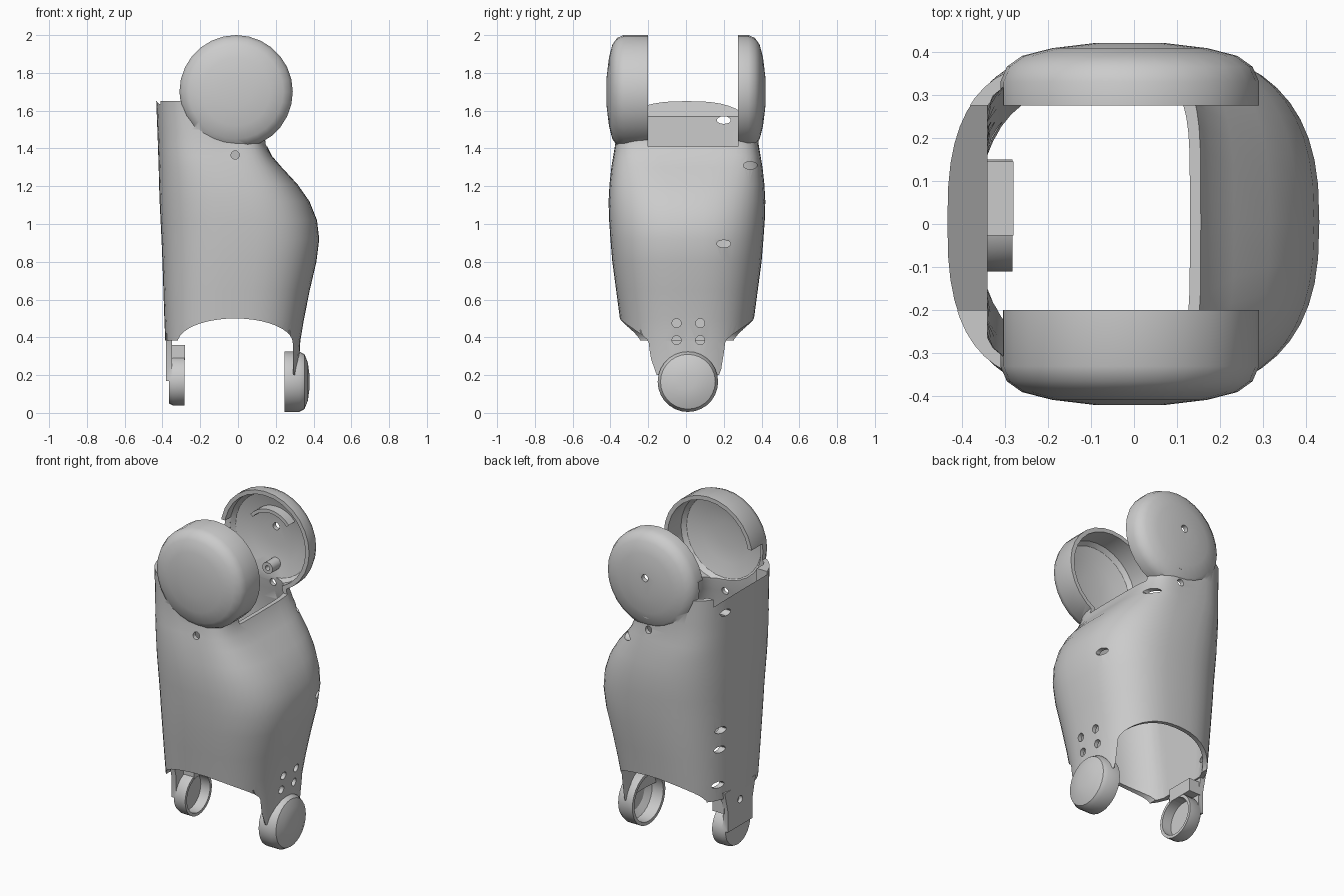
import bpy
import bmesh
import math
from mathutils import Vector

cube = bpy.data.objects.get("Cube")
if cube:
    bpy.data.objects.remove(cube, do_unlink=True)

grey = bpy.data.materials.new("plain grey")
grey.use_nodes = True
COLOUR = (0.6, 0.6, 0.6, 1)
grey.diffuse_color = COLOUR
grey.node_tree.nodes["Principled BSDF"].inputs["Base Color"].default_value = COLOUR


def loft(name, rings):
    """Closed solid through rings of equal point count, capped at both ends."""
    bm = bmesh.new()
    loops = [[bm.verts.new(p) for p in ring] for ring in rings]
    n = len(loops[0])
    for a, b in zip(loops, loops[1:]):
        for i in range(n):
            j = (i + 1) % n
            bm.faces.new((a[i], a[j], b[j], b[i]))
    bm.faces.new(loops[0][::-1])
    bm.faces.new(loops[-1])
    bmesh.ops.recalc_face_normals(bm, faces=bm.faces)
    mesh = bpy.data.meshes.new(name)
    bm.to_mesh(mesh)
    bm.free()
    mesh.materials.append(grey)
    obj = bpy.data.objects.new(name, mesh)
    bpy.context.collection.objects.link(obj)
    return obj


def prism(points, axis, start, end):
    """Extrude an outline along x (points are y, z) or y (points are x, z)."""
    def place(p, d):
        return (d, p[0], p[1]) if axis == "x" else (p[0], d, p[1])
    return loft("prism", [[place(p, d) for p in points] for d in (start, end)])


def oval(u, v, ru, rv, count=16):
    return [(u + ru * math.cos(math.tau * i / count),
             v + rv * math.sin(math.tau * i / count)) for i in range(count)]


def dish(name, u, v, axis, profile, count=28):
    """Round solid along an axis from (radius, position) pairs."""
    rings = []
    for r, d in profile:
        ring = oval(u, v, r, r, count)
        rings.append([(d, a, b) if axis == "x" else (a, d, b) for a, b in ring])
    return loft(name, rings)


def combine(target, other, operation):
    mod = target.modifiers.new("combine", "BOOLEAN")
    mod.operation = operation
    mod.solver = "EXACT"
    mod.object = other
    bpy.context.view_layer.objects.active = target
    bpy.ops.object.modifier_apply(modifier=mod.name)
    bpy.data.objects.remove(other, do_unlink=True)


def cut(target, other):
    combine(target, other, "DIFFERENCE")


def smooth(obj):
    bpy.ops.object.select_all(action="DESELECT")
    obj.select_set(True)
    bpy.context.view_layer.objects.active = obj
    bpy.ops.object.shade_smooth_by_angle(angle=math.radians(32))


# Body sections: height, left edge, right edge, half depth, right squareness
SECTIONS = [
    (0.12, -0.37, 0.315, 0.32, 2.6), (0.38, -0.385, 0.33, 0.34, 2.6),
    (0.5, -0.39, 0.35, 0.355, 2.6), (0.65, -0.395, 0.38, 0.375, 2.6),
    (0.8, -0.4, 0.415, 0.395, 2.6), (0.92, -0.405, 0.43, 0.405, 2.6),
    (1.02, -0.41, 0.418, 0.412, 2.6), (1.12, -0.415, 0.378, 0.415, 2.7),
    (1.21, -0.418, 0.315, 0.41, 3), (1.3, -0.42, 0.232, 0.4, 3.6),
    (1.36, -0.422, 0.18, 0.39, 4.5), (1.42, -0.424, 0.15, 0.38, 5),
    (1.5, -0.427, 0.14, 0.375, 5), (1.65, -0.433, 0.12, 0.37, 5),
]


def body_rings(inset, flat_side, stretch, count=48):
    rings = []
    for k, (z, left, right, depth, square) in enumerate(SECTIONS):
        z += stretch * ((k == len(SECTIONS) - 1) - (k == 0))
        mid, half = (left + right) / 2, (right - left) / 2 - inset
        ring = []
        for i in range(count):
            c, s = math.cos(math.tau * i / count), math.sin(math.tau * i / count)
            power = 2 / (square if c > 0 else 2.7)
            x = mid + half * math.copysign(abs(c) ** power, c)
            y = 0.005 + (depth - inset) * math.copysign(abs(s) ** power, s)
            ring.append((max(x, flat_side), y, z))
        rings.append(ring)
    return rings


shell = loft("leg_shell", body_rings(0, -1, 0))

# Round upper cheeks, front and back
HUB_X, HUB_Z = -0.01, 1.7
OUTER = [(0.3, 0.0), (0.3, 0.13), (0.285, 0.165), (0.25, 0.19), (0.18, 0.208), (0.08, 0.22)]
INNER = [(0.275, -0.1), (0.275, 0.13), (0.255, 0.155), (0.17, 0.18), (0.08, 0.192)]
CHEEKS = [(-1, -0.2, 0.0), (1, 0.275, -0.075)]


def cheek(name, profile, sign, rim, shift, skirt):
    steps = [(r, rim + sign * (d + shift if d > 0.1 else d - skirt)) for r, d in profile]
    return dish(name, HUB_X, HUB_Z, "y", steps)


for sign, rim, shift in CHEEKS:
    combine(shell, cheek("cheek", OUTER, sign, rim, shift, 0.03), "UNION")
cut(shell, loft("cavity", body_rings(0.025, -0.34, 0.1)))
for sign, rim, shift in CHEEKS:
    cut(shell, cheek("cheek_cavity", INNER, sign, rim, shift, 0))

# Slot between the cheeks, with a sloping top on the tall side wall
cut(shell, prism([(-0.34, 1.41), (-0.34, 1.57), (-0.45, 1.665), (-0.45, 2.2),
                  (1, 2.2), (1, 1.41)], "y", -0.2, 0.275))

# Arched lower opening and the trimmed side walls
arch = [(-0.015 + 0.305 * math.cos(a), 0.37 + 0.13 * math.sin(a))
        for a in [math.pi * i / 20 for i in range(21)]]
cut(shell, prism(arch + [(-0.32, -0.2), (0.29, -0.2)], "y", -1, 1))
cut(shell, prism([(-1, -0.2), (1, -0.2), (1, 0.382), (-1, 0.382)], "x", -1, -0.3))
for side in (-1, 1):
    cut(shell, prism([(side * y + 0.01, z) for y, z in
                      [(0.25, 0.44), (0.14, 0.13), (0.14, -0.1), (1, -0.1), (1, 0.44)]],
                     "x", 0.27, 1))
cut(shell, prism([(-1, -0.1), (1, -0.1), (1, 0.2), (-1, 0.2)], "x", 0.2, 1))

# Screw holes and oblique slots
for y in (-0.05, 0.075):
    for z in (0.385, 0.475):
        cut(shell, prism(oval(y, z, 0.024, 0.024), "x", 0.25, 0.5))
for y, z, lo, hi in [(0.2, 0.895, 0.25, 0.5), (0.34, 1.31, 0, 0.5), (0.2, 1.55, -0.5, -0.3),
                     (0.2, 0.82, -0.5, -0.3), (0.2, 0.7, -0.5, -0.3), (0.2, 0.48, -0.5, -0.3)]:
    cut(shell, prism(oval(y, z, 0.037, 0.02), "x", lo, hi))
for z, lo, hi in [(1.365, -0.5, -0.3), (1.74, 0.36, 0.5), (1.41, 0.3, 0.5)]:
    cut(shell, prism(oval(-0.015, z, 0.022, 0.022), "y", lo, hi))
smooth(shell)

# Lower right ankle pad, hollow towards the inside
pad = dish("right_ankle_pad", 0.01, 0.165, "x",
           [(0.16, 0.245), (0.16, 0.325), (0.145, 0.352), (0.1, 0.37), (0.04, 0.378)])
cut(pad, dish("hollow", 0.01, 0.165, "x", [(0.14, 0.1), (0.14, 0.32), (0.1, 0.345)]))
smooth(pad)

# Lower left ankle tab with its neck
tab = dish("left_ankle_tab", 0.02, 0.17, "x",
           [(0.13, -0.282), (0.13, -0.345), (0.12, -0.366)])
neck = prism([(-0.13, 0.42), (-0.1, 0.3), (-0.1, 0.17), (0.14, 0.17), (0.14, 0.3),
              (0.17, 0.42)], "x", -0.382, -0.35)
combine(tab, neck, "UNION")
cut(tab, dish("hollow", 0.02, 0.17, "x", [(0.112, -0.1), (0.112, -0.345)]))
cut(tab, prism(oval(0.02, 0.33, 0.022, 0.022), "x", -0.5, -0.2))
smooth(tab)
block = prism([(-0.027, 0.28), (0.145, 0.28), (0.145, 0.36), (-0.027, 0.36)], "x", -0.36, -0.28)
block.name = "tab_block"

# Fittings inside the back cheek: a screw boss and a curved rib
boss = dish("screw_boss", -0.01, 1.52, "y", [(0.035, 0.3), (0.035, 0.4)], 16)
cut(boss, dish("bore", -0.01, 1.52, "y", [(0.015, 0.2), (0.015, 0.36)], 16))
smooth(boss)
angles = [math.radians(40 + 10 * i) for i in range(11)]
band = [(HUB_X + r * math.cos(a), HUB_Z + r * math.sin(a))
        for r, order in ((0.17, angles), (0.15, angles[::-1])) for a in order]
rib = prism(band, "y", 0.32, 0.4)
rib.name = "curved_rib"
smooth(rib)
